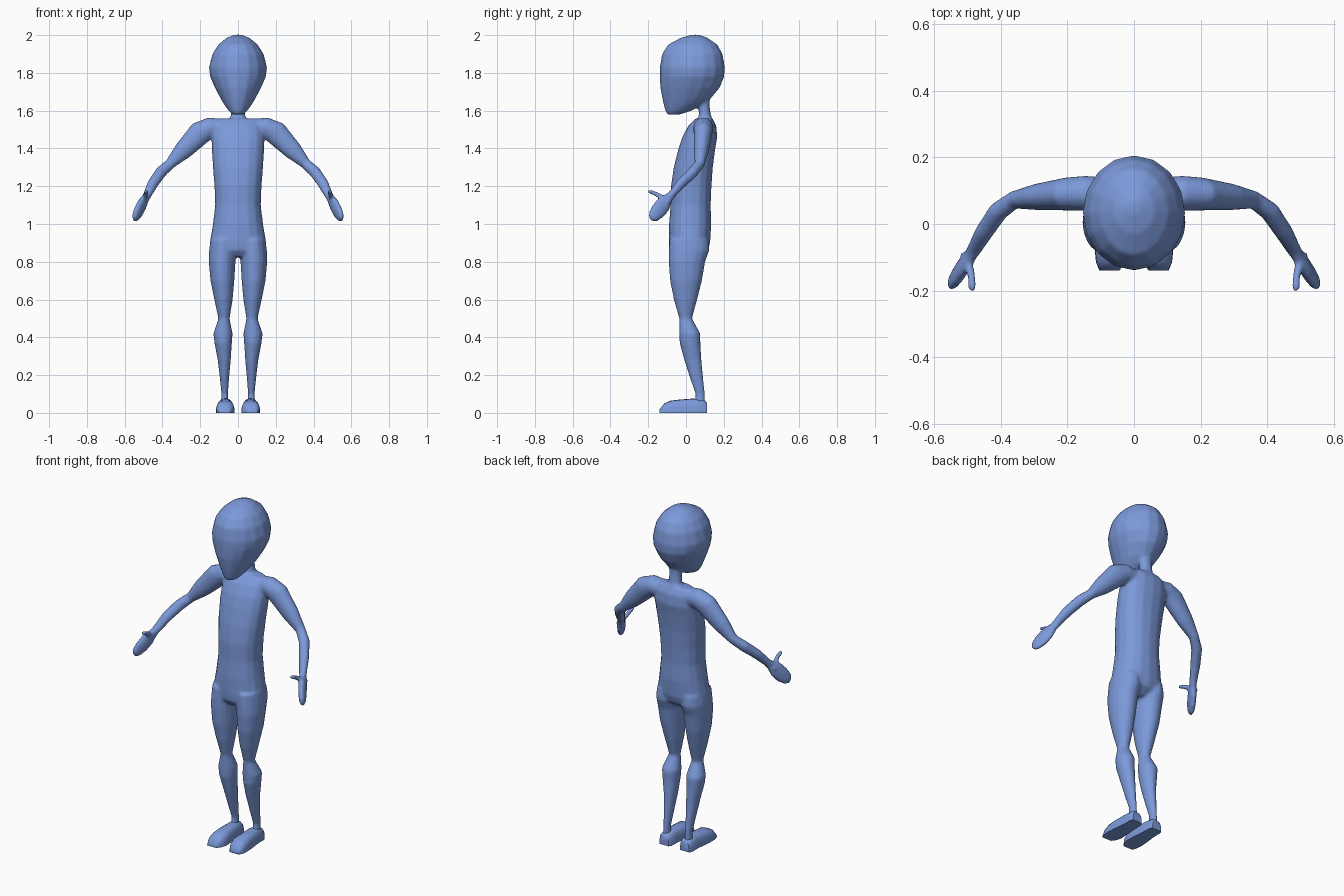
import bpy, bmesh, math
from mathutils import Vector

skin = bpy.data.materials.new("blue skin")
skin.diffuse_color = (0.20, 0.32, 0.70, 1)
SEG = 16


def power(v, e):
    return math.copysign(abs(v) ** e, v)


def loft(bm, rings):
    """Skin closed rings of points and cap both ends."""
    loops = [[bm.verts.new(p) for p in r] for r in rings]
    n = len(loops[0])
    for a, b in zip(loops, loops[1:]):
        for i in range(n):
            j = (i + 1) % n
            bm.faces.new((a[i], a[j], b[j], b[i]))
    bm.faces.new(loops[0][::-1])
    bm.faces.new(loops[-1])


def level_rings(rows, e=1.0):
    """Horizontal rings from rows of (z, x min, x max, y min, y max)."""
    out = []
    for z, x0, x1, y0, y1 in rows:
        ring = []
        for k in range(SEG):
            a = 2 * math.pi * k / SEG
            ring.append(((x0 + x1) / 2 + (x1 - x0) / 2 * power(math.cos(a), e),
                         (y0 + y1) / 2 + (y1 - y0) / 2 * power(math.sin(a), e), z))
        out.append(ring)
    return out


def tube_rings(rows, ref):
    """Rings across a path from rows of (x, y, z, radius along ref, other radius)."""
    pts = [Vector(r[:3]) for r in rows]
    out = []
    for i, r in enumerate(rows):
        t = (pts[min(i + 1, len(pts) - 1)] - pts[max(i - 1, 0)]).normalized()
        u = Vector(ref)
        u = (u - t * u.dot(t)).normalized()
        v = t.cross(u)
        out.append([pts[i] + u * r[3] * math.cos(2 * math.pi * k / SEG)
                    + v * r[4] * math.sin(2 * math.pi * k / SEG) for k in range(SEG)])
    return out


def flip(rings):
    return [[(-p[0], p[1], p[2]) for p in r] for r in rings]


def finish(bm, name):
    bmesh.ops.recalc_face_normals(bm, faces=bm.faces[:])
    for f in bm.faces:
        f.smooth = True
    me = bpy.data.meshes.new(name)
    bm.to_mesh(me)
    bm.free()
    me.materials.append(skin)
    ob = bpy.data.objects.new(name, me)
    bpy.context.collection.objects.link(ob)
    return ob


body = bmesh.new()

# Head: large egg narrowing to a forward chin
loft(body, level_rings([(z, -w, w, a, b) for z, w, a, b in [
    (1.58, .030, -.100, -.030), (1.60, .050, -.110, .030), (1.63, .072, -.118, .085),
    (1.66, .090, -.125, .128), (1.72, .122, -.136, .178), (1.78, .148, -.139, .203),
    (1.83, .154, -.139, .206), (1.90, .136, -.127, .194), (1.95, .104, -.095, .166),
    (1.985, .062, -.030, .115), (2.002, .018, .030, .070)]]))

# Neck
loft(body, level_rings([(z, -w, w, a, b) for z, w, a, b in [
    (1.50, .060, .040, .150), (1.55, .050, .060, .145), (1.575, .038, .067, .132),
    (1.62, .036, .068, .126), (1.68, .040, .070, .126)]]))

# Torso
loft(body, level_rings([(z, -w, w, a, b) for z, w, a, b in [
    (.825, .070, -.060, .070), (.86, .135, -.088, .115), (.90, .150, -.091, .128),
    (1.0, .133, -.090, .134), (1.1, .121, -.082, .131), (1.2, .125, -.080, .135),
    (1.3, .133, -.065, .142), (1.4, .139, -.040, .155), (1.46, .140, -.020, .166),
    (1.52, .130, .012, .160), (1.558, .100, .050, .140)]], .9))

# Legs
leg = level_rings([
    (.92, .010, .146, -.088, .118), (.86, .008, .153, -.092, .124), (.80, .013, .155, -.092, .102),
    (.70, .019, .146, -.085, .085), (.60, .028, .126, -.065, .060), (.50, .044, .104, -.036, .032),
    (.42, .028, .131, -.036, .076), (.37, .032, .125, -.034, .077), (.28, .038, .108, -.010, .082),
    (.18, .047, .096, .022, .092), (.10, .053, .088, .050, .100), (.04, .050, .092, .045, .102)])

# Arms, hands and thumbs
arm = tube_rings([
    (.08, .09, 1.505, .050, .050), (.145, .092, 1.510, .053, .056), (.20, .090, 1.483, .050, .064),
    (.29, .081, 1.390, .040, .050), (.36, .072, 1.318, .027, .028), (.407, .038, 1.276, .029, .031),
    (.45, -.025, 1.215, .026, .029), (.487, -.090, 1.140, .018, .022)], (0, 1, 0))
hand = tube_rings([
    (.470, -.06, 1.172, .020, .018), (.489, -.092, 1.138, .026, .019), (.508, -.120, 1.103, .044, .021),
    (.526, -.148, 1.068, .044, .021), (.542, -.172, 1.040, .034, .018),
    (.551, -.188, 1.026, .016, .010)], (-.25, .75, -.65))
thumb = tube_rings([
    (.505, -.090, 1.112, .018, .016), (.494, -.130, 1.143, .014, .014),
    (.486, -.165, 1.162, .012, .012), (.485, -.190, 1.172, .014, .011),
    (.485, -.201, 1.174, .007, .006)], (1, 0, 0))
for part in (leg, arm, hand, thumb):
    loft(body, part)
    loft(body, flip(part))

body = finish(body, "body")
# Fuse the parts into one skin with soft joins
fuse = body.modifiers.new("fuse", 'REMESH')
fuse.mode = 'VOXEL'
fuse.voxel_size = .008
fuse.use_smooth_shade = True
soft = body.modifiers.new("soften", 'SMOOTH')
soft.factor = .5
soft.iterations = 5

# Feet: flat soled, rounded on top, from heel to toe
foot = []
for y, x0, x1, h in [(.110, .038, .098, .055), (.095, .028, .106, .068), (.040, .026, .106, .076),
                     (-.040, .020, .115, .070), (-.085, .018, .117, .064),
                     (-.115, .026, .114, .050), (-.140, .044, .104, .018)]:
    foot.append([((x0 + x1) / 2 + (x1 - x0) / 2 * power(math.cos(math.pi * k / 10), .7),
                  y, h * power(math.sin(math.pi * k / 10), .7) if k < 10 else 0)
                 for k in range(11)])
for name, rings in (("left_foot", foot), ("right_foot", flip(foot))):
    bm = bmesh.new()
    loft(bm, rings)
    ob = finish(bm, name)
    bpy.ops.object.select_all(action='DESELECT')
    ob.select_set(True)
    bpy.context.view_layer.objects.active = ob
    bpy.ops.object.shade_smooth_by_angle(angle=math.radians(50))
